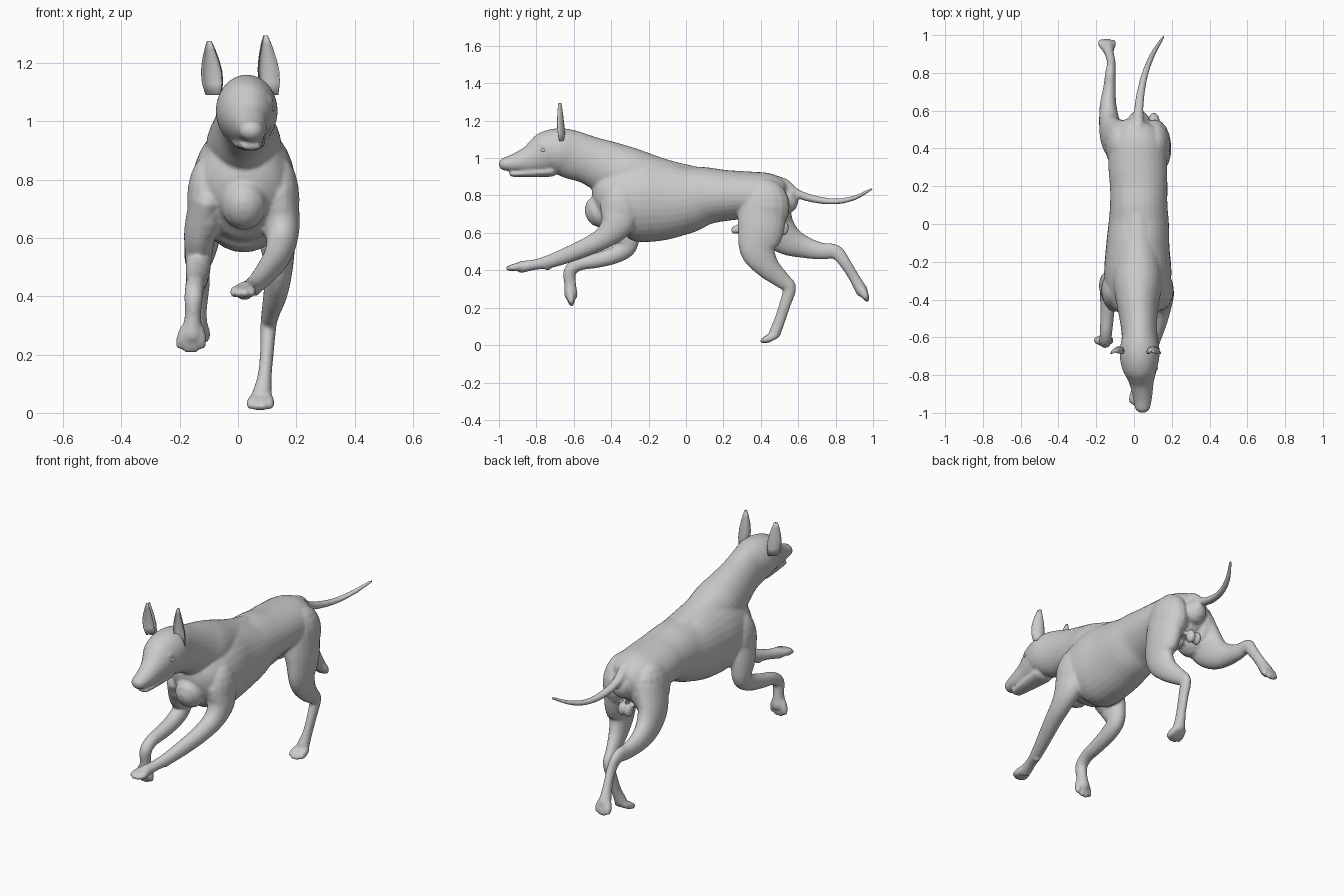
import bpy, bmesh, math
from mathutils import Vector

if "Cube" in bpy.data.objects:
    bpy.data.objects.remove(bpy.data.objects["Cube"])

coat = bpy.data.materials.new("grey coat")
coat.diffuse_color = (0.6, 0.6, 0.6, 1)
coat.use_nodes = True
coat.node_tree.nodes["Principled BSDF"].inputs["Base Color"].default_value = coat.diffuse_color


def finish(name, bm):
    bmesh.ops.recalc_face_normals(bm, faces=bm.faces[:])
    for f in bm.faces:
        f.smooth = True
    me = bpy.data.meshes.new(name)
    bm.to_mesh(me)
    bm.free()
    me.materials.append(coat)
    ob = bpy.data.objects.new(name, me)
    bpy.context.collection.objects.link(ob)
    return ob


def spline(pts, steps):
    """Catmull-Rom curve through points that carry position and radii."""
    out = []
    for i in range(len(pts) - 1):
        p0, p1 = pts[max(i - 1, 0)], pts[i]
        p2, p3 = pts[i + 1], pts[min(i + 2, len(pts) - 1)]
        for s in range(steps):
            t = s / steps
            out.append([0.5 * (2 * b + (c - a) * t + (2 * a - 5 * b + 4 * c - d) * t * t
                               + (3 * b - a - 3 * c + d) * t ** 3)
                        for a, b, c, d in zip(p0, p1, p2, p3)])
    return out + [list(pts[-1])]


def tube(name, pts, sides=24, steps=5):
    """Loft along (x, y, z, half width, half depth) with rounded ends."""
    rows = spline(pts, steps)
    pos = [Vector(r[:3]) for r in rows]
    rings = []
    for i, r in enumerate(rows):
        tan = (pos[min(i + 1, len(pos) - 1)] - pos[max(i - 1, 0)]).normalized()
        side = (Vector((1, 0, 0)) - tan * tan.x).normalized()
        rings.append((pos[i], side, tan.cross(side), tan, r[3], r[4]))

    def cap(ring, sign):
        p, s, u, t, a, b = ring
        return [(p + t * sign * min(a, b) * math.sin(q), s, u, t,
                 a * math.cos(q), b * math.cos(q)) for q in (0.5, 1.0, 1.35)]
    rings = cap(rings[0], -1)[::-1] + rings + cap(rings[-1], 1)
    bm = bmesh.new()
    loops = []
    for p, s, u, t, a, b in rings:
        loops.append([bm.verts.new(p + s * a * math.cos(k * math.tau / sides)
                                   + u * b * math.sin(k * math.tau / sides))
                      for k in range(sides)])
    for l0, l1 in zip(loops, loops[1:]):
        for k in range(sides):
            n = (k + 1) % sides
            bm.faces.new((l0[k], l0[n], l1[n], l1[k]))
    bm.faces.new(loops[0][::-1])
    bm.faces.new(loops[-1])
    return finish(name, bm)


def ball(name, loc, size):
    bm = bmesh.new()
    bmesh.ops.create_uvsphere(bm, u_segments=16, v_segments=10, radius=1)
    for v in bm.verts:
        v.co = Vector([c * s + l for c, s, l in zip(v.co, size, loc)])
    return finish(name, bm)


def paw(name, start, end, spread, r):
    """Four toes fanned sideways, pointing from start to end."""
    a, b = Vector(start), Vector(end)
    made = []
    for k in (-1.5, -0.5, 0.5, 1.5):
        reach = 1.0 if abs(k) < 1 else 0.82
        tip = a + (b - a) * reach + Vector((k * spread, 0, 0))
        base = a + Vector((k * spread * 0.7, 0, 0))
        made.append(tube(name, [(*base, r * .9, r), (*base.lerp(tip, .6), r, r * 1.15),
                                (*tip, r * .75, r * .8)], 10, 3))
    return made


parts = []
# torso: rump to breast
parts.append(tube("torso", [
    (.025, .54, .77, .06, .07), (.02, .51, .775, .11, .11), (.02, .43, .785, .15, .135),
    (.02, .30, .80, .155, .13), (.025, .20, .80, .152, .138), (.025, .1, .797, .152, .157),
    (.025, 0, .78, .16, .185), (.02, -.12, .775, .168, .215), (.02, -.25, .775, .178, .225),
    (.02, -.36, .76, .168, .195), (.02, -.43, .73, .13, .15), (.02, -.46, .715, .08, .09)], 32))
# neck, skull and muzzle
parts.append(tube("neck_and_head", [
    (.02, .05, .86, .08, .095), (.02, -.12, .87, .11, .125), (.02, -.3, .905, .13, .15),
    (.02, -.42, .95, .112, .142), (.025, -.52, .99, .098, .128), (.03, -.6, 1.015, .095, .13),
    (.03, -.67, 1.035, .106, .125), (.03, -.735, 1.03, .1, .117), (.035, -.785, 1.01, .084, .1),
    (.04, -.84, .99, .065, .075), (.045, -.91, .975, .052, .052),
    (.045, -.965, .968, .042, .036)], 28))
parts.append(tube("lower_jaw", [
    (.036, -.72, .93, .06, .03), (.042, -.84, .92, .046, .022), (.045, -.93, .915, .035, .015)], 16))
parts.append(ball("nose", (.045, -.978, .972), (.03, .022, .02)))
for s in (-1, 1):
    parts.append(ball("brow", (.034 + s * .06, -.765, 1.068), (.028, .03, .018)))
    parts.append(ball("haunch", (.02 + s * .09, .42, .74), (.085, .135, .15)))
    parts.append(ball("shoulder", (.018 + s * .125, -.35, .73), (.068, .105, .15)))
# tail
parts.append(tube("tail", [
    (.02, .44, .87, .04, .04), (.022, .52, .862, .034, .032), (.024, .59, .812, .026, .024),
    (.035, .69, .78, .022, .02), (.06, .80, .768, .018, .016), (.1, .9, .787, .015, .013),
    (.155, .99, .833, .008, .008)], 14))
# right hind leg, planted
parts.append(tube("right_hind_leg", [
    (.11, .41, .76, .08, .13), (.13, .40, .62, .068, .125), (.14, .385, .51, .05, .098),
    (.13, .435, .42, .042, .066), (.113, .51, .35, .032, .046), (.105, .553, .305, .028, .036),
    (.1, .53, .22, .024, .031), (.092, .50, .13, .024, .03), (.082, .475, .065, .034, .032)], 20))
parts += paw("right_hind_paw", (.08, .475, .05), (.075, .41, .022), .022, .019)
# left hind leg, kicked back
parts.append(tube("left_hind_leg", [
    (-.08, .43, .75, .075, .12), (-.115, .47, .64, .065, .11), (-.13, .54, .565, .055, .085),
    (-.137, .63, .525, .044, .06), (-.13, .72, .503, .033, .046), (-.125, .80, .498, .027, .039),
    (-.12, .85, .44, .023, .031), (-.13, .90, .36, .024, .029), (-.14, .94, .29, .036, .033)], 20))
parts += paw("left_hind_paw", (-.14, .94, .295), (-.145, .968, .245), .022, .019)
# right front leg, reaching ahead
parts.append(tube("right_front_leg", [
    (.14, -.35, .74, .065, .11), (.15, -.37, .65, .062, .09), (.148, -.43, .58, .052, .062),
    (.13, -.52, .53, .045, .05), (.1, -.62, .487, .038, .044), (.065, -.73, .447, .031, .036),
    (.04, -.81, .43, .028, .028), (.022, -.88, .418, .034, .032)], 20))
parts += paw("right_front_paw", (.022, -.88, .422), (.014, -.95, .41), .02, .018)
parts.append(ball("right_wrist_pad", (.058, -.74, .415), (.016, .02, .016)))
# left front leg, folded at the wrist
parts.append(tube("left_front_leg", [
    (-.105, -.36, .74, .06, .11), (-.13, -.33, .62, .055, .085), (-.135, -.315, .53, .045, .055),
    (-.138, -.38, .482, .042, .046), (-.142, -.48, .452, .037, .04), (-.148, -.57, .433, .033, .035),
    (-.152, -.62, .395, .032, .034), (-.155, -.62, .33, .028, .032),
    (-.158, -.615, .27, .038, .036)], 20))
parts += paw("left_front_paw", (-.158, -.62, .285), (-.162, -.612, .22), .025, .019)
# belly details
parts.append(tube("sheath", [(.02, .4, .655, .03, .03), (.02, .31, .63, .025, .028),
                             (.02, .26, .615, .02, .022)], 12))
for s in (-1, 1):
    parts.append(ball("rear_pouch", (.02 + s * .02, .52, .625), (.022, .03, .04)))

# fuse every part into one smooth skin
bpy.ops.object.select_all(action='DESELECT')
for ob in parts:
    ob.select_set(True)
bpy.context.view_layer.objects.active = parts[0]
bpy.ops.object.join()
skin = bpy.context.object
skin.name = "dog_body"
remesh = skin.modifiers.new("fuse", 'REMESH')
remesh.mode = 'VOXEL'
remesh.voxel_size = 0.0075
remesh.use_smooth_shade = True
soften = skin.modifiers.new("soften", 'SMOOTH')
soften.factor = 0.5
soften.iterations = 5


def ear(name, s, base_x, tip):
    """Upright cupped ear: crescent sections that narrow to the tip."""
    bm = bmesh.new()
    loops, n = [], 8
    for t, w in ((0, .024), (.2, .033), (.4, .034), (.6, .027), (.8, .016), (.95, .005)):
        c = Vector((base_x, -.665, 1.09)).lerp(Vector(tip), t)
        loop = []
        for depth, order in ((.012, range(n + 1)), (0, range(n, -1, -1))):
            for k in order:
                a = math.pi * k / n
                back = math.sin(a) * (w * .75 + depth)
                loop.append(bm.verts.new(c + Vector((
                    -math.cos(a) * (w + depth * .2) + s * back * -.3,
                    back - w * .5 - (0 if depth else .001), 0))))
        loops.append(loop)
    m = len(loops[0])
    for l0, l1 in zip(loops, loops[1:]):
        for k in range(m):
            bm.faces.new((l0[k], l0[(k + 1) % m], l1[(k + 1) % m], l1[k]))
    bm.faces.new(loops[0][::-1])
    bm.faces.new(loops[-1])
    return finish(name, bm)


ear("left_ear", -1, -.085, (-.1, -.68, 1.285))
ear("right_ear", 1, .112, (.094, -.68, 1.305))
# eyes
for s, label in ((-1, "left"), (1, "right")):
    ball(label + "_eye", (.034 + s * .08, -.762, 1.042), (.012, .016, .011))
